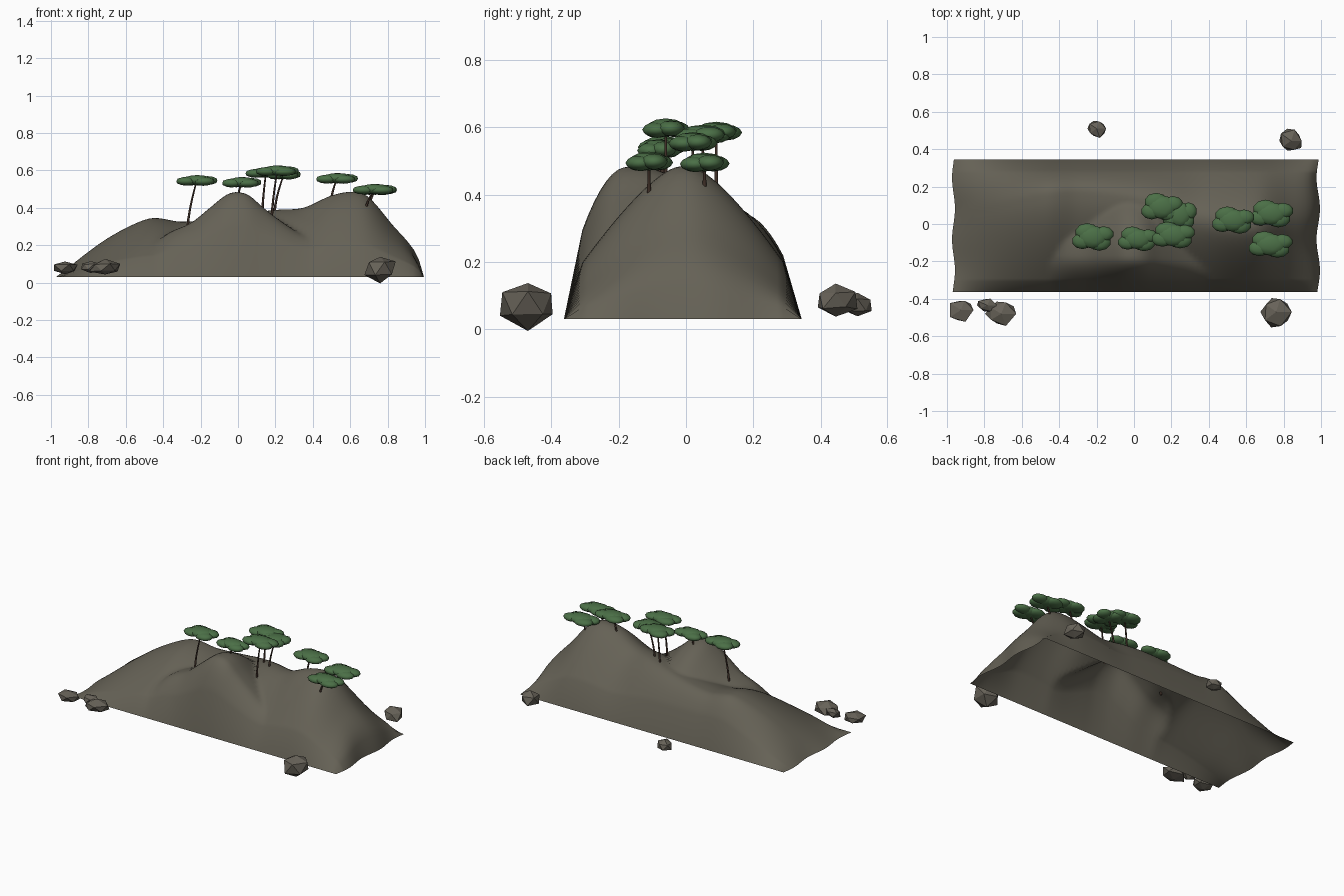
import bpy, bmesh, math, random
from mathutils import Vector

random.seed(4)
cube = bpy.data.objects.get("Cube")
if cube:
    bpy.data.objects.remove(cube, do_unlink=True)


def material(name, rgb):
    m = bpy.data.materials.new(name)
    m.use_nodes = True
    m.diffuse_color = (*rgb, 1)
    m.node_tree.nodes["Principled BSDF"].inputs["Base Color"].default_value = (*rgb, 1)
    return m


EARTH = material("earth brown", (0.13, 0.12, 0.092))
STONE = material("stone grey brown", (0.135, 0.122, 0.098))
LEAF = material("leaf green", (0.07, 0.16, 0.062))
BARK = material("bark brown", (0.06, 0.035, 0.025))


def finish(bm, name, mat, smooth):
    mesh = bpy.data.meshes.new(name)
    bm.to_mesh(mesh)
    bm.free()
    mesh.materials.append(mat)
    for p in mesh.polygons:
        p.use_smooth = smooth
    ob = bpy.data.objects.new(name, mesh)
    bpy.context.collection.objects.link(ob)
    return ob


def curve_at(points, x):
    """Smooth interpolation through (x, value) points."""
    if x <= points[0][0]:
        return points[0][1]
    n = len(points)
    for i in range(n - 1):
        (x0, v0), (x1, v1) = points[i], points[i + 1]
        if x <= x1:
            def slope(k):
                a, b = points[max(k - 1, 0)], points[min(k + 1, n - 1)]
                return (b[1] - a[1]) / (b[0] - a[0])
            d, t = x1 - x0, (x - x0) / (x1 - x0)
            return ((2*t**3 - 3*t*t + 1) * v0 + (t**3 - 2*t*t + t) * d * slope(i)
                    + (3*t*t - 2*t**3) * v1 + (t**3 - t*t) * d * slope(i + 1))
    return points[-1][1]


# Long main ridge: height and centre line along x
MAIN = [(-0.965, 0.03), (-0.84, 0.135), (-0.7, 0.235), (-0.55, 0.315), (-0.45, 0.345),
        (-0.3, 0.325), (-0.1, 0.345), (0.05, 0.37), (0.2, 0.388), (0.35, 0.40), (0.5, 0.465),
        (0.62, 0.485), (0.7, 0.455), (0.82, 0.315), (0.95, 0.155), (0.985, 0.03)]
MAIN_LINE = [(-0.96, 0.02), (-0.6, 0.12), (-0.45, 0.15), (-0.3, 0.16), (-0.1, 0.14),
             (0.1, 0.1), (0.3, 0.04), (0.5, 0), (0.98, 0)]
# Short spur standing in front of it
SPUR = [(-0.75, 0.03), (-0.5, 0.17), (-0.37, 0.265), (-0.25, 0.32), (-0.15, 0.4),
        (-0.06, 0.47), (0, 0.483), (0.06, 0.465), (0.13, 0.405), (0.22, 0.335),
        (0.32, 0.27), (0.41, 0.235), (0.6, 0.13), (0.8, 0.03)]
SPUR_LINE = [(-0.5, -0.15), (0, -0.165), (0.4, -0.19)]
# Flank roundness by flank width
ROUND = [(0.17, 1.9), (0.27, 1.6), (0.35, 1.3), (0.5, 1.5)]
BASE, FRONT, BACK, SKIRT = 0.03, -0.363, 0.344, 0.055


def ridge(crest, line, x, y):
    top, mid = curve_at(crest, x), curve_at(line, x)
    width = mid - FRONT if y < mid else BACK - mid
    t = min(abs(y - mid) / width, 1)
    soft = (math.sqrt(t * t + 0.01) - 0.1) / (math.sqrt(1.01) - 0.1)
    return (top - BASE) * (1 - 0.8 * soft ** curve_at(ROUND, width))


def ground(x, y):
    drop = max(0, min(1, (y - FRONT) / SKIRT, (BACK - y) / SKIRT))
    return BASE + drop * max(ridge(MAIN, MAIN_LINE, x, y), ridge(SPUR, SPUR_LINE, x, y))


# Hill: open-bottomed sheet with wavy ends and a steep rim
bm = bmesh.new()
NX, NY = 80, 36
inner = [FRONT + SKIRT + (BACK - FRONT - 2 * SKIRT) * j / (NY - 2) for j in range(NY - 1)]
rows = []
for i in range(NX + 1):
    x = -0.965 + 1.95 * i / NX
    row = []
    for y in [FRONT, *inner, BACK]:
        wave = 0.008 * math.sin(y * 19) * (x / 0.97) ** 8
        row.append(bm.verts.new((x + wave, y, ground(x, y))))
    rows.append(row)
for a, b in zip(rows, rows[1:]):
    for j in range(NY):
        bm.faces.new((a[j], b[j], b[j + 1], a[j + 1]))
finish(bm, "hill", EARTH, True)


# Rocks: faceted, irregular boulders
def rock(name, loc, size):
    bm = bmesh.new()
    bmesh.ops.create_icosphere(bm, subdivisions=1, radius=1)
    for v in bm.verts:
        v.co *= random.uniform(0.86, 1.22)
        v.co = Vector(v.co[k] * size[k] + loc[k] for k in range(3))
    finish(bm, name, STONE, False)


rock("rock_front_far", (-0.925, -0.46, 0.078), (0.071, 0.062, 0.036))
rock("rock_front_mid", (-0.71, -0.48, 0.08), (0.08, 0.066, 0.04))
rock("rock_front_small", (-0.785, -0.435, 0.085), (0.055, 0.036, 0.03))
rock("rock_front_large", (0.76, -0.47, 0.077), (0.081, 0.083, 0.069))
rock("rock_back_small", (-0.2, 0.51, 0.072), (0.052, 0.048, 0.038))
rock("rock_back_large", (0.84, 0.445, 0.087), (0.066, 0.064, 0.05))


# Trees: leaning tapered trunk under a flat, lobed crown
def trunk(name, foot, head, sides=6, rings=5):
    bm = bmesh.new()
    loops = []
    for i in range(rings + 1):
        t = i / rings
        c = foot.lerp(head, t)
        c.x = foot.x + (head.x - foot.x) * t ** 1.5
        r = 0.007 - 0.003 * t
        loops.append([bm.verts.new(c + Vector((r * math.cos(a), r * math.sin(a), 0)))
                      for a in (2 * math.pi * k / sides for k in range(sides))])
    for a, b in zip(loops, loops[1:]):
        for k in range(sides):
            n = (k + 1) % sides
            bm.faces.new((a[k], a[n], b[n], b[k]))
    finish(bm, name, BARK, True)


def crown(name, c, rx, ry):
    bm = bmesh.new()
    lobes = [(0, 0, 0.74, 0.002), (-0.5, -0.28, 0.52, -0.003), (0.52, 0.22, 0.5, 0),
             (0.32, -0.36, 0.56, -0.004), (-0.28, 0.36, 0.58, -0.002)]
    for dx, dy, s, dz in lobes:
        made = bmesh.ops.create_icosphere(bm, subdivisions=2, radius=1)["verts"]
        height = 0.028 if s > 0.6 else 0.024
        for v in made:
            v.co = Vector((c.x + rx * (dx + s * v.co.x),
                           c.y + ry * (dy + 1.15 * s * v.co.y),
                           c.z + dz + height * v.co.z))
    finish(bm, name, LEAF, True)


# crown x, y, z, half width, half depth, trunk offset
TREES = [(-0.22, -0.07, 0.545, 0.11, 0.073, -0.05), (0.02, -0.08, 0.535, 0.105, 0.065, -0.02),
         (0.15, 0.09, 0.587, 0.11, 0.075, -0.02), (0.245, 0.05, 0.578, 0.09, 0.082, -0.05),
         (0.21, -0.06, 0.597, 0.115, 0.07, -0.03), (0.53, 0.02, 0.556, 0.112, 0.072, -0.03),
         (0.735, 0.055, 0.495, 0.115, 0.073, -0.03), (0.73, -0.11, 0.498, 0.117, 0.07, -0.045)]
for n, (x, y, z, rx, ry, lean) in enumerate(TREES, 1):
    fx = x + lean
    trunk(f"tree_trunk_{n}", Vector((fx, y, ground(fx, y) - 0.015)), Vector((x, y, z)))
    crown(f"tree_crown_{n}", Vector((x, y, z)), rx, ry)
